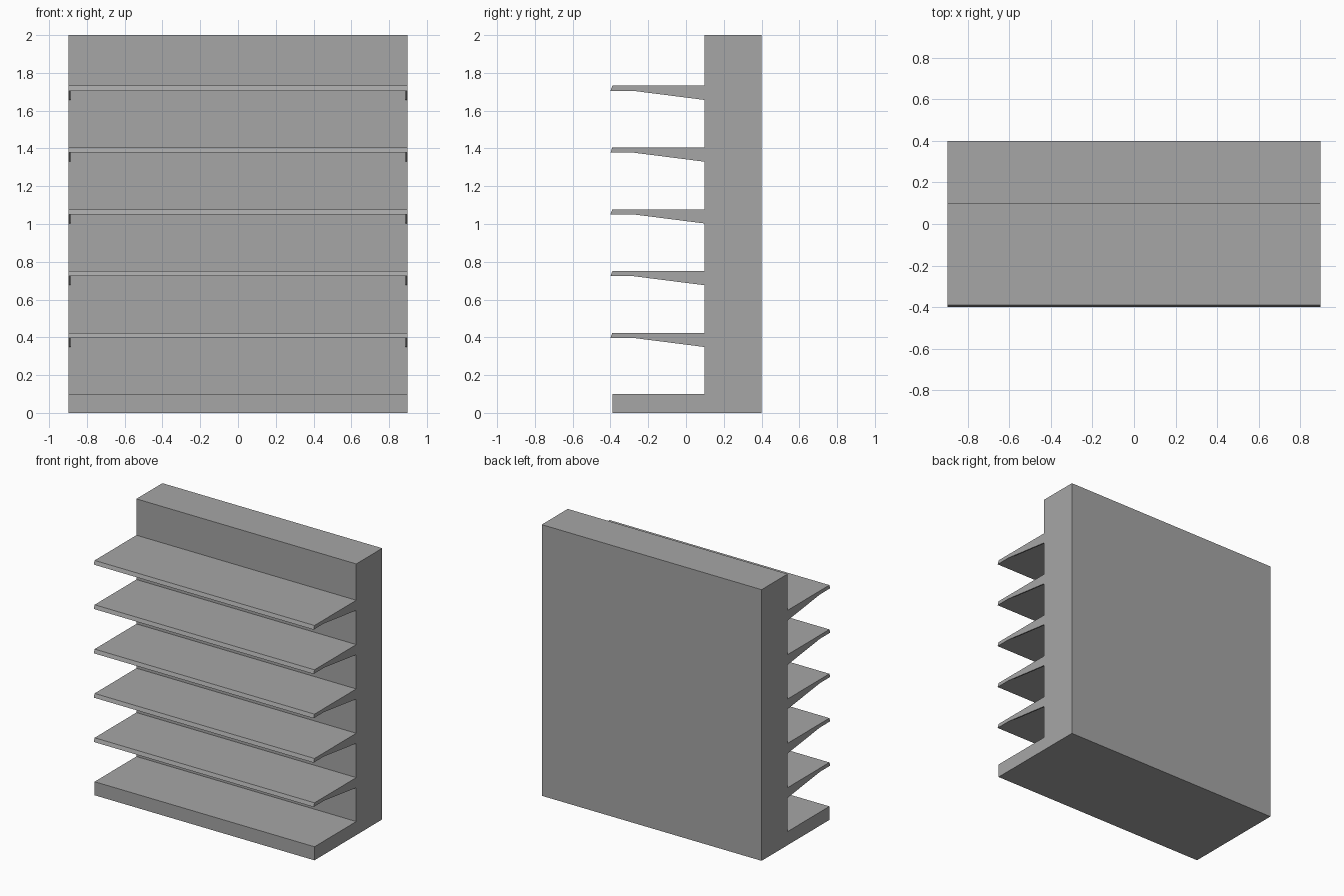
import bpy
import bmesh

cube = bpy.data.objects.get("Cube")
if cube:
    bpy.data.objects.remove(cube, do_unlink=True)

# Single grey paint
grey = bpy.data.materials.new("shelf_grey")
grey.use_nodes = True
colour = (0.38, 0.38, 0.38, 1)
grey.diffuse_color = colour
grey.node_tree.nodes["Principled BSDF"].inputs["Base Color"].default_value = colour

HALF_WIDTH = 0.897
BACK_FRONT = 0.097   # front plane of the back panel
SHELF_COUNT = 5
SHELF_STEP = 0.327
LOWEST_TOP = 0.424
THICK = 0.027
PLATE = 0.01


def extrude_profile(name, profile, x0, x1):
    """Extrude a closed (y, z) outline from x0 to x1."""
    bm = bmesh.new()
    face = bm.faces.new([bm.verts.new((x0, y, z)) for y, z in profile])
    result = bmesh.ops.extrude_face_region(bm, geom=[face])
    moved = [v for v in result["geom"] if isinstance(v, bmesh.types.BMVert)]
    bmesh.ops.translate(bm, verts=moved, vec=(x1 - x0, 0, 0))
    bmesh.ops.recalc_face_normals(bm, faces=bm.faces)
    mesh = bpy.data.meshes.new(name)
    bm.to_mesh(mesh)
    bm.free()
    mesh.materials.append(grey)
    obj = bpy.data.objects.new(name, mesh)
    bpy.context.collection.objects.link(obj)
    return obj


# Back panel and base in one L-shaped section
extrude_profile("back_and_base",
                [(-0.39, 0), (0.4, 0), (0.4, 2), (BACK_FRONT, 2),
                 (BACK_FRONT, 0.1), (-0.39, 0.1)],
                -HALF_WIDTH, HALF_WIDTH)

for i in range(SHELF_COUNT):
    top = LOWEST_TOP + i * SHELF_STEP
    low = top - THICK
    # Shelf board with a slanted front lip
    extrude_profile(f"shelf_{i + 1}",
                    [(-0.4, low), (BACK_FRONT, low), (BACK_FRONT, top), (-0.39, top)],
                    -HALF_WIDTH, HALF_WIDTH)
    # Thin tapered bracket under each end
    for side, label in ((1, "left"), (-1, "right")):
        extrude_profile(f"bracket_{label}_{i + 1}",
                        [(-0.28, low), (BACK_FRONT, low - 0.048), (BACK_FRONT, low)],
                        side * (HALF_WIDTH - PLATE), side * HALF_WIDTH)
